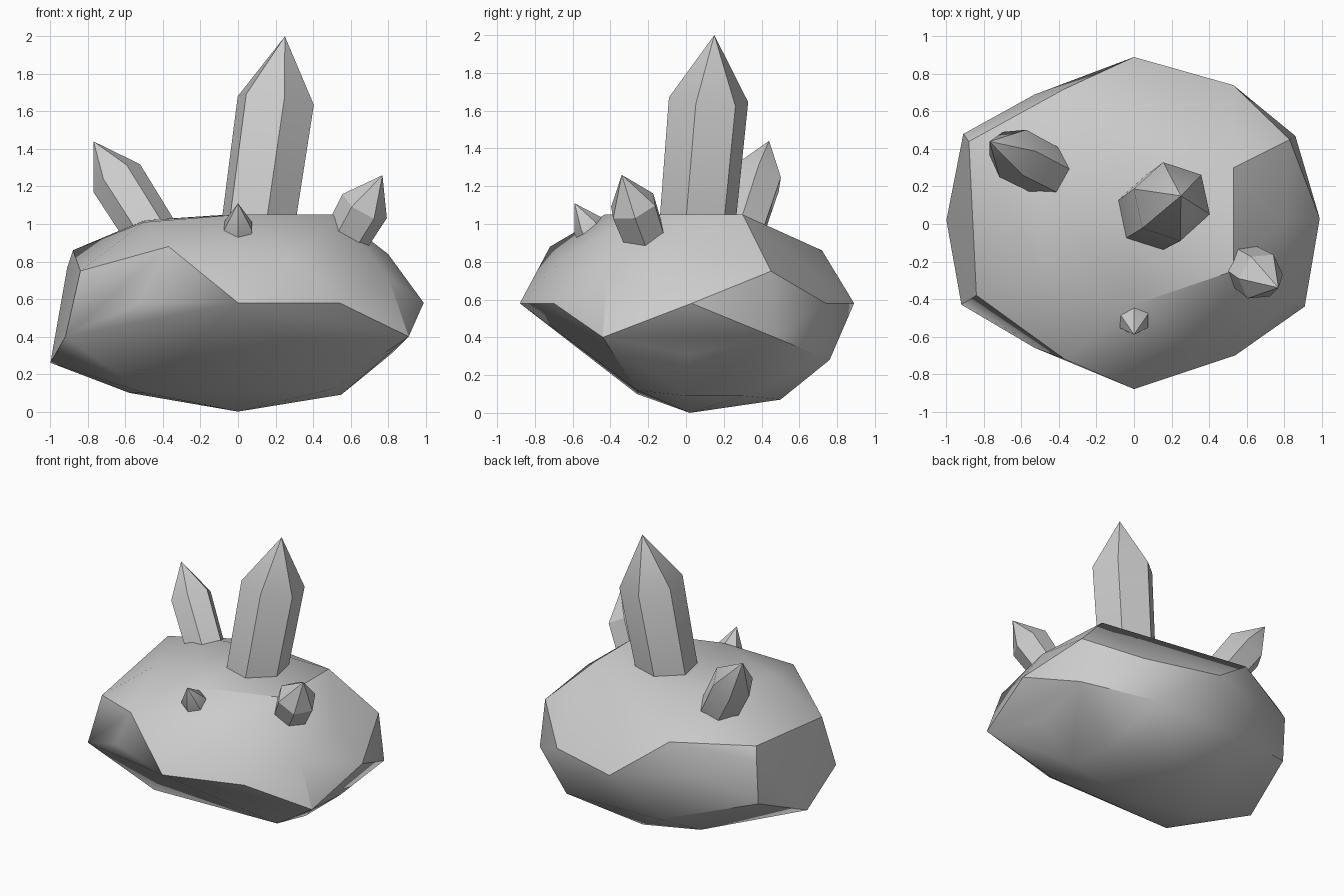
import bpy
import bmesh
import math
from mathutils import Vector

default_cube = bpy.data.objects.get("Cube")
if default_cube:
    bpy.data.objects.remove(default_cube, do_unlink=True)

# One plain grey mineral for everything
GREY = (0.6, 0.6, 0.6, 1.0)
stone = bpy.data.materials.new("grey_stone")
stone.use_nodes = True
stone.diffuse_color = GREY
shader = next(n for n in stone.node_tree.nodes if n.type == 'BSDF_PRINCIPLED')
shader.inputs["Base Color"].default_value = GREY
shader.inputs["Roughness"].default_value = 0.8


def finish(bm, name):
    """Turn a bmesh into a named object with softened low-angle edges."""
    bmesh.ops.recalc_face_normals(bm, faces=bm.faces)
    mesh = bpy.data.meshes.new(name)
    bm.to_mesh(mesh)
    bm.free()
    mesh.materials.append(stone)
    obj = bpy.data.objects.new(name, mesh)
    bpy.context.collection.objects.link(obj)
    bpy.ops.object.select_all(action='DESELECT')
    obj.select_set(True)
    bpy.context.view_layer.objects.active = obj
    bpy.ops.object.shade_smooth_by_angle(angle=math.radians(30))
    return obj


def rock(name, *bands):
    """Chiselled boulder: convex hull around a few rings of corner points."""
    bm = bmesh.new()
    for band in bands:
        for corner in band:
            bm.verts.new(corner)
    hull = bmesh.ops.convex_hull(bm, input=bm.verts)
    inside = {g for g in hull["geom_interior"] if isinstance(g, bmesh.types.BMVert)}
    bmesh.ops.delete(bm, geom=list(inside), context='VERTS')
    return finish(bm, name)


def crystal(name, base, tip, radius, shoulder, spin=0, taper=0.95, sink=0.15):
    """Six-sided prism with a pointed cap, leaning from base to tip."""
    base, tip = Vector(base), Vector(tip)
    axis = tip - base
    lean = Vector((0, 0, 1)).rotation_difference(axis)
    bm = bmesh.new()

    def ring(centre, r):
        corners = []
        for i in range(6):
            a = math.radians(spin + 60 * i)
            offset = Vector((r * math.cos(a), r * math.sin(a), 0))
            corners.append(bm.verts.new(centre + lean @ offset))
        return corners

    low = ring(base - axis.normalized() * sink, radius * taper)
    high = ring(base + axis * shoulder, radius)
    point = bm.verts.new(tip)
    bm.faces.new(low)
    for i in range(6):
        j = (i + 1) % 6
        bm.faces.new((low[i], low[j], high[j], high[i]))
        bm.faces.new((high[i], high[j], point))
    return finish(bm, name)


# Boulder corners, from the flat crown down to the narrow foot
crown = [(.53, .3, 1.05), (.53, -.25, 1.05), (0, -.43, 1.05),
         (-.06, .3, 1.05), (-.5, .28, 1.02), (-.5, -.28, 1.01)]
shoulders = [(-.37, -.72, .88), (-.84, -.38, .75), (-.88, .44, .86),
             (-.37, .72, .86), (.83, .45, .75), (.8, 0, .84),
             (.8, -.42, .72), (.31, -.66, .81), (-.91, .48, .77)]
rim = [(0, -.88, .58), (.54, -.7, .58), (-.53, -.66, .58), (.99, .03, .58),
       (.53, .74, .58), (0, .89, .58), (-.53, .69, .65),
       (.91, -.44, .4), (-.92, -.43, .4), (.86, .47, .4),
       (-.91, .46, .45), (-1, .02, .26)]
foot = [(.44, .76, .28), (-.3, .74, .28), (.82, .02, .31), (.55, 0, .09),
        (-.58, 0, .1), (.5, .3, .09), (.5, -.26, .12), (-.5, -.26, .1),
        (-.4, .4, .1), (0, .5, .07), (0, .02, 0)]
rock("boulder", crown, shoulders, rim, foot)

# Crystals growing out of the crown
crystal("tall_crystal", (.115, .065, 1.05), (.25, .15, 2), .215, .64, spin=-18)
crystal("back_crystal", (-.46, .28, .95), (-.77, .44, 1.44), .145, .6)
crystal("side_crystal", (.58, -.22, .93), (.77, -.34, 1.26), .135, .5, taper=.85)
crystal("small_crystal", (0, -.47, .91), (0, -.59, 1.11), .085, .4, spin=30)
